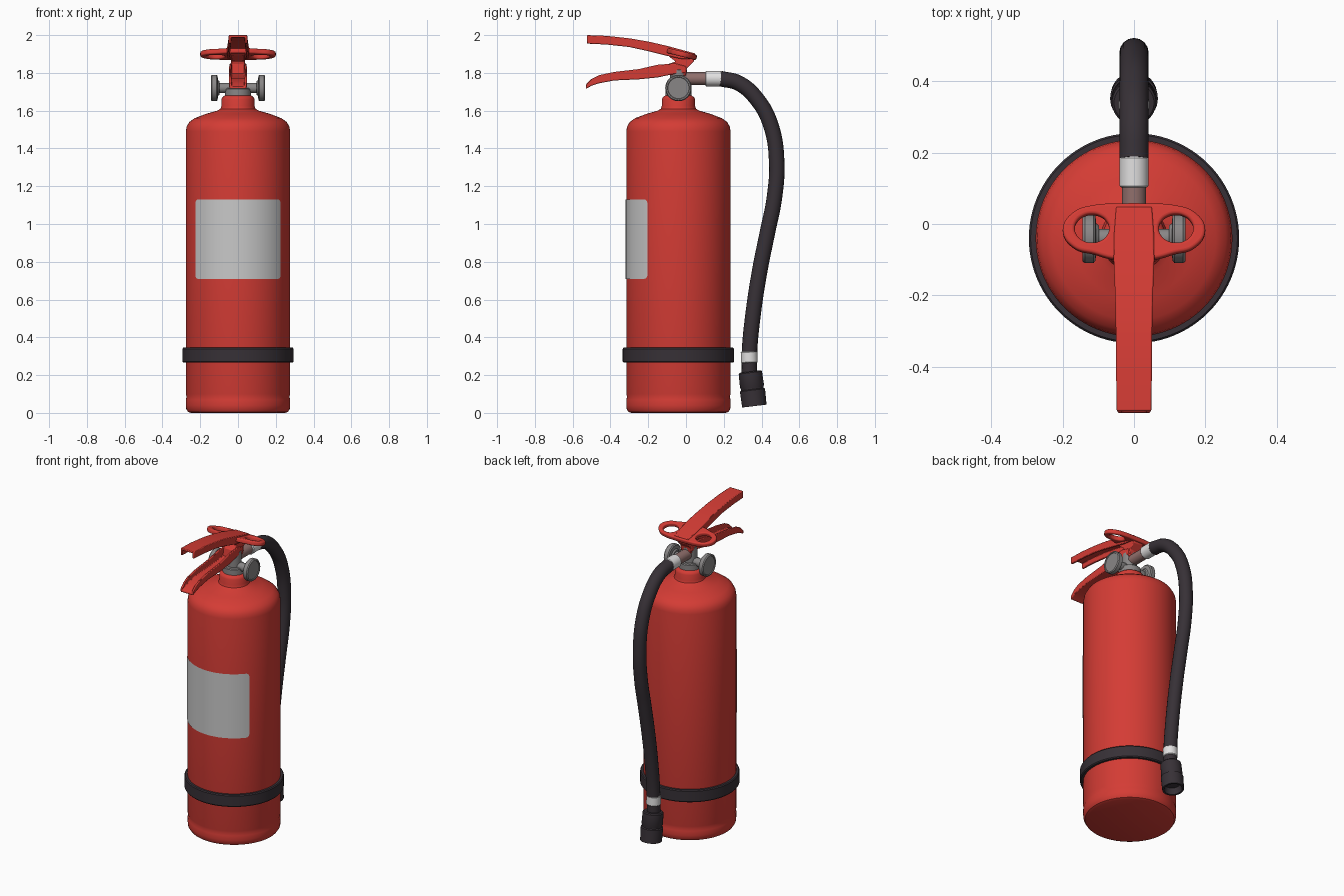
import bpy, bmesh, math
from mathutils import Vector

if "Cube" in bpy.data.objects:
    bpy.data.objects.remove(bpy.data.objects["Cube"])

CY = -0.04  # y of the cylinder axis


def material(name, rgb):
    m = bpy.data.materials.new(name)
    m.diffuse_color = (*rgb, 1)
    m.use_nodes = True
    m.node_tree.nodes["Principled BSDF"].inputs["Base Color"].default_value = m.diffuse_color
    return m


RED = material("red_paint", (0.66, 0.045, 0.035))
BLACK = material("black_rubber", (0.038, 0.03, 0.037))
LABEL = material("label_grey", (0.58, 0.58, 0.58))
WHITE = material("white_ferrule", (0.76, 0.75, 0.75))
METAL = material("grey_metal", (0.25, 0.24, 0.24))
BRASS = material("dull_copper", (0.28, 0.16, 0.15))


def add_mesh(name, verts, faces, mat, bevel=0):
    me = bpy.data.meshes.new(name)
    me.from_pydata(verts, [], faces)
    bm = bmesh.new()
    bm.from_mesh(me)
    bmesh.ops.remove_doubles(bm, verts=bm.verts, dist=1e-6)
    bmesh.ops.recalc_face_normals(bm, faces=bm.faces)
    bm.to_mesh(me)
    bm.free()
    me.materials.append(mat)
    ob = bpy.data.objects.new(name, me)
    bpy.context.collection.objects.link(ob)
    if bevel:
        b = ob.modifiers.new("bevel", 'BEVEL')
        b.width, b.segments = bevel, 2
    return ob


def lathe(name, profile, mat, loc=(0, 0, 0), rot=(0, 0, 0), seg=40):
    """Turn (radius, z) points round local z; zero-radius ends close the part."""
    verts = [(r * math.cos(2 * math.pi * i / seg), r * math.sin(2 * math.pi * i / seg), z)
             for r, z in profile for i in range(seg)]
    faces = []
    for k in range(len(profile) - 1):
        for i in range(seg):
            j = (i + 1) % seg
            faces.append((k * seg + i, k * seg + j, (k + 1) * seg + j, (k + 1) * seg + i))
    ob = add_mesh(name, verts, faces, mat)
    ob.location, ob.rotation_euler = loc, rot
    return ob


def rod(name, r, length, mat, loc, rot=(0, 0, 0), b=0.005):
    p = [(0, 0), (r - b, 0), (r, b), (r, length - b), (r - b, length), (0, length)]
    return lathe(name, p, mat, loc, rot)


def channel(name, stations, t, open_up):
    """U-section bar lofted along y from (y, top, bottom, half width)."""
    verts, faces = [], []
    for y, top, bot, w in stations:
        a, c, d = (bot, top, -t) if not open_up else (top, bot, t)
        verts += [(x, y, z) for x, z in ((-w, a), (-w, c), (w, c), (w, a), (w - t, a),
                                         (w - t, c + d), (t - w, c + d), (t - w, a))]
    n = len(stations)
    for k in range(n - 1):
        for i in range(8):
            j = (i + 1) % 8
            faces.append((k * 8 + i, k * 8 + j, k * 8 + 8 + j, k * 8 + 8 + i))
    for s in (0, (n - 1) * 8):
        faces += [(s, s + 1, s + 6, s + 7), (s + 1, s + 2, s + 5, s + 6), (s + 2, s + 3, s + 4, s + 5)]
    return add_mesh(name, verts, faces, RED, 0.004)


def curve_mesh(name, splines, mat, dims, **settings):
    """Build a smooth bezier curve and turn it into a mesh object."""
    cu = bpy.data.curves.new(name, 'CURVE')
    cu.dimensions = dims
    for key, val in settings.items():
        setattr(cu, key, val)
    for pts, cyclic in splines:
        s = cu.splines.new('BEZIER')
        s.bezier_points.add(len(pts) - 1)
        s.use_cyclic_u = cyclic
        for p, co in zip(s.bezier_points, pts):
            p.co = Vector(co)
            p.handle_left_type = p.handle_right_type = 'AUTO'
    tmp = bpy.data.objects.new(name + "_tmp", cu)
    bpy.context.collection.objects.link(tmp)
    dg = bpy.context.evaluated_depsgraph_get()
    me = bpy.data.meshes.new_from_object(tmp.evaluated_get(dg))
    bpy.data.objects.remove(tmp)
    me.materials.clear()
    me.materials.append(mat)
    ob = bpy.data.objects.new(name, me)
    bpy.context.collection.objects.link(ob)
    return ob


# Tank with rounded shoulder and neck
lathe("tank", [(0, 0), (0.25, 0), (0.265, 0.006), (0.274, 0.02), (0.276, 0.04), (0.276, 0.07),
               (0.272, 0.085), (0.276, 0.10), (0.276, 1.49), (0.272, 1.515), (0.258, 1.54),
               (0.23, 1.56), (0.17, 1.583), (0.11, 1.6), (0.093, 1.61), (0.088, 1.625),
               (0.088, 1.66), (0.082, 1.672), (0.07, 1.68), (0, 1.68)], RED, (0, CY, 0), seg=96)

# Rubber band round the foot
lathe("foot_band", [(0.27, 0.266), (0.29, 0.266), (0.295, 0.272), (0.295, 0.339), (0.29, 0.345),
                    (0.27, 0.345), (0.27, 0.266)], BLACK, (0, CY, 0), seg=96)

# Curved label with rounded corners
R, HALF, CORNER = 0.279, 0.262, 0.02
cols = []
for i in range(81):
    u = -math.cos(math.pi * i / 80) * HALF
    d = max(0, abs(u) - (HALF - CORNER))
    h = 0.21 - CORNER + math.sqrt(max(0, CORNER ** 2 - d ** 2))
    cols += [(R * math.sin(u / R), CY - R * math.cos(u / R), 0.92 + s * h) for s in (-1, 1)]
add_mesh("label", cols, [(2 * i, 2 * i + 2, 2 * i + 3, 2 * i + 1) for i in range(80)], LABEL)

# Valve: collar, block, cross shaft and two side dials
rod("valve_collar", 0.068, 0.05, METAL, (0, CY, 1.67))
rod("valve_stem", 0.045, 0.14, METAL, (0, CY, 1.68))
rod("cross_shaft", 0.026, 0.24, METAL, (-0.12, CY, 1.72), (0, math.pi / 2, 0))
for side, name in ((-1, "left_dial"), (1, "right_dial")):
    lathe(name, [(0, 0), (0.035, 0), (0.042, 0.008), (0.063, 0.01), (0.07, 0.016), (0.07, 0.04),
                 (0.065, 0.046), (0.058, 0.046), (0.056, 0.042), (0, 0.042)],
          METAL, (side * 0.098, CY, 1.72), (0, side * math.pi / 2, 0))

# Outlet pipe, ferrules and hose
back = (-math.pi / 2, 0, 0)
rod("outlet_pipe", 0.034, 0.14, BRASS, (0, -0.03, 1.77), back)
rod("top_ferrule", 0.041, 0.088, WHITE, (0, 0.102, 1.77), back)
path = [(0.18, 1.77), (0.28, 1.745), (0.38, 1.655), (0.45, 1.52), (0.48, 1.33), (0.468, 1.14),
        (0.43, 0.95), (0.39, 0.75), (0.355, 0.52), (0.336, 0.32), (0.336, 0.2)]
curve_mesh("hose", [([(0, y, z) for y, z in path], False)], BLACK, '3D',
           bevel_depth=0.041, bevel_resolution=6, resolution_u=10, use_fill_caps=True)
rod("lower_ferrule", 0.044, 0.062, WHITE, (0, 0.336, 0.264), (0.04, 0, 0))

# Two-step nozzle, hollow at the mouth
lathe("nozzle", [(0, 0.184), (0.056, 0.184), (0.062, 0.178), (0.064, 0.105), (0.060, 0.098),
                 (0.060, 0.09), (0.067, 0.085), (0.065, 0), (0.054, 0), (0.045, 0.04), (0, 0.04)],
      BLACK, (0, 0.362, 0.036), (0.12, 0, 0))

# Carrying handle and squeeze lever
channel("carry_handle", [(-0.53, 1.738, 1.715, 0.046), (-0.50, 1.768, 1.732, 0.047),
                         (-0.46, 1.788, 1.745, 0.048), (-0.38, 1.805, 1.76, 0.048),
                         (-0.25, 1.82, 1.766, 0.048), (-0.15, 1.843, 1.776, 0.046),
                         (-0.06, 1.85, 1.795, 0.044), (0.0, 1.835, 1.80, 0.04)], 0.012, True)
channel("squeeze_lever", [(-0.525, 2.0, 1.955, 0.049), (-0.42, 1.996, 1.95, 0.05),
                          (-0.30, 1.983, 1.937, 0.051), (-0.20, 1.966, 1.915, 0.053),
                          (-0.10, 1.943, 1.89, 0.057), (-0.03, 1.924, 1.875, 0.056),
                          (0.048, 1.903, 1.872, 0.05)], 0.013, False)

# Pivot block joining the lever to the handle
side = [(-0.11, 1.79), (-0.10, 1.845), (-0.055, 1.86), (-0.10, 1.895), (-0.03, 1.91),
        (0.04, 1.89), (0.042, 1.86), (0.005, 1.825), (0.0, 1.785)]
n = len(side)
add_mesh("pivot_block", [(x, y, z) for x in (-0.036, 0.036) for y, z in side],
         [tuple(range(n)), tuple(range(n, 2 * n))] +
         [(i, (i + 1) % n, n + (i + 1) % n, n + i) for i in range(n)], RED, 0.004)

# Finger loops either side of the lever, cut from one flat plate
half = [(0.05, 0.056), (0.11, 0.052), (0.165, 0.033), (0.192, -0.012), (0.165, -0.056),
        (0.11, -0.073), (0.055, -0.088)]
outline = [(x, y + 0.012, 0) for x, y in half] + [(-x, y + 0.012, 0) for x, y in reversed(half)]
hole = [(0.118 + 0.056 * math.cos(a), 0.004 + 0.049 * math.sin(a), 0)
        for a in (2 * math.pi * i / 12 for i in range(12))]
loops = curve_mesh("finger_loops", [(outline, True), (hole, True),
                                    ([(-x, y, z) for x, y, z in hole], True)], RED, '2D',
                   fill_mode='BOTH', extrude=0.006, bevel_depth=0.008,
                   bevel_resolution=3, resolution_u=8)
loops.location, loops.rotation_euler = (0, -0.018, 1.899), (-0.24, 0, 0)

# Smooth shading with crisp edges
for ob in bpy.context.scene.objects:
    ob.select_set(True)
    bpy.context.view_layer.objects.active = ob
bpy.ops.object.shade_smooth_by_angle(angle=math.radians(35))
